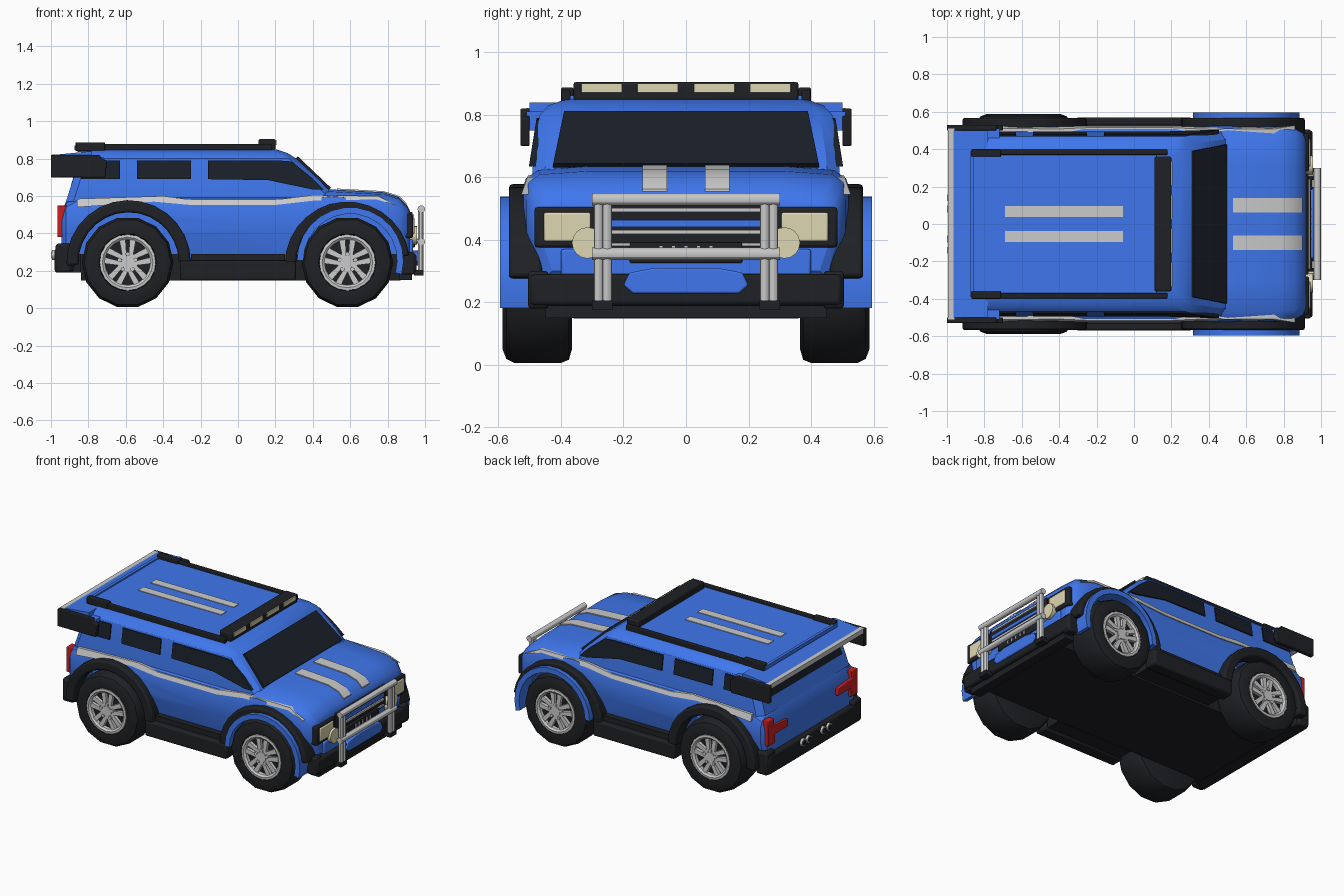
import bpy, bmesh, math
from mathutils import Vector, Matrix

if "Cube" in bpy.data.objects:
    bpy.data.objects.remove(bpy.data.objects["Cube"])

def material(name, rgb):
    m = bpy.data.materials.new(name)
    m.diffuse_color = (*rgb, 1)
    m.use_nodes = True
    m.node_tree.nodes["Principled BSDF"].inputs["Base Color"].default_value = m.diffuse_color
    return m

BLUE = material("blue_paint", (0.05, 0.185, 0.85))
BLACK = material("black_trim", (0.014, 0.015, 0.018))
GLASS = material("dark_glass", (0.01, 0.014, 0.022))
CREAM = material("cream_lamp", (0.74, 0.68, 0.45))
RED = material("red_lamp", (0.6, 0.015, 0.015))
GREY = material("light_grey", (0.55, 0.55, 0.56))

def finish(name, bm, mat, bevel=0):
    bmesh.ops.recalc_face_normals(bm, faces=bm.faces)
    me = bpy.data.meshes.new(name)
    bm.to_mesh(me)
    bm.free()
    ob = bpy.data.objects.new(name, me)
    bpy.context.collection.objects.link(ob)
    me.materials.append(mat)
    if bevel:
        b = ob.modifiers.new("bevel", 'BEVEL')
        b.width, b.segments = bevel, 2
    return ob

def loft(name, rings, mat, bevel=0, caps=True):
    """Skin a list of equal-length closed rings."""
    bm = bmesh.new()
    vs = [[bm.verts.new(p) for p in r] for r in rings]
    n = len(rings[0])
    for a, b in zip(vs, vs[1:]):
        for i in range(n):
            bm.faces.new((a[i], a[(i + 1) % n], b[(i + 1) % n], b[i]))
    if caps:
        bm.faces.new(vs[0])
        bm.faces.new(vs[-1])
    return finish(name, bm, mat, bevel)

def slab(name, pts, vec, mat, bevel=0):
    """Flat outline extruded along vec."""
    v = Vector(vec)
    return loft(name, [pts, [Vector(p) + v for p in pts]], mat, bevel)

def box(name, x, y, z, mat, bevel=0):
    pts = [(x[0], y[0], z[0]), (x[1], y[0], z[0]), (x[1], y[1], z[0]), (x[0], y[1], z[0])]
    return slab(name, pts, (0, 0, z[1] - z[0]), mat, bevel)

def tube(name, a, b, r, mat, seg=12):
    a, b = Vector(a), Vector(b)
    d = b - a
    bm = bmesh.new()
    m = Matrix.Translation((a + b) / 2) @ d.to_track_quat('Z', 'Y').to_matrix().to_4x4()
    bmesh.ops.create_cone(bm, cap_ends=True, segments=seg, radius1=r, radius2=r, depth=d.length, matrix=m)
    return finish(name, bm, mat)

def circle(cx, cz, r, y, seg, a0=0):
    return [(cx + r * math.cos(a0 + 2 * math.pi * i / seg), y, cz + r * math.sin(a0 + 2 * math.pi * i / seg)) for i in range(seg)]

def arch(name, c, r0, r1, a0, a1, y0, y1, mat, bevel=0):
    angs = [math.radians(a0 + (a1 - a0) * i / 14) for i in range(15)]
    pts = [(c[0] + r1 * math.cos(a), y0, c[1] + r1 * math.sin(a)) for a in angs]
    pts += [(c[0] + r0 * math.cos(a), y0, c[1] + r0 * math.sin(a)) for a in reversed(angs)]
    return slab(name, pts, (0, y1 - y0, 0), mat, bevel)

# lower body, cross-sections along x: x, half width, bottom, top
stations = [(-.945, .48, .29, .51), (-.92, .505, .26, .57), (-.86, .515, .25, .61), (-.5, .52, .25, .62),
            (.3, .52, .25, .62), (.5, .525, .25, .635), (.78, .52, .25, .62), (.86, .51, .26, .595),
            (.905, .485, .28, .55), (.92, .46, .30, .52)]
half = [(.93, 0), (1, .45), (1, .8), (.975, .9), (.9, .97), (.6, 1)]
rings = []
for x, w, zb, zt in stations:
    right = [(x, w * k, zb + (zt - zb) * t) for k, t in half]
    rings.append(right + [(x, -y, z) for x, y, z in reversed(right)])
body = loft("lower_body", rings, BLUE)
AX = ((.585, .245), (-.59, .245))
for cx, cz in AX:
    for s in (1, -1):
        cut = tube("wheel_well_cutter", (cx, s * .355, cz), (cx, s * .8, cz), .29, BLACK, 24)
        cut.hide_render = True
        bo = body.modifiers.new("well", 'BOOLEAN')
        bo.object, bo.operation, bo.solver = cut, 'DIFFERENCE', 'EXACT'
        bpy.context.view_layer.objects.active = body
        bpy.ops.object.modifier_apply(modifier=bo.name)
        bpy.data.objects.remove(cut)

# cabin, rings stacked in z: z, rear x, front x, half width, corner
rings = []
for z, a, b, w, c in [(.57, -.92, .54, .495, .04), (.68, -.885, .44, .487, .04), (.80, -.845, .312, .468, .04),
                      (.83, -.835, .265, .44, .04), (.848, -.81, .21, .39, .04), (.853, -.76, .10, .3, .04)]:
    rings.append([(a, w - c, z), (a + c, w, z), (b - c, w, z), (b, w - c, z),
                  (b, c - w, z), (b - c, -w, z), (a + c, -w, z), (a, c - w, z)])
loft("cabin", rings, BLUE)

# glass
slab("windshield", [(.485, -.425, .632), (.485, .425, .632), (.308, .39, .80), (.308, -.39, .80)], (.012, 0, .012), GLASS)
slab("rear_window", [(-.88, -.42, .65), (-.88, .42, .65), (-.838, .39, .79), (-.838, -.39, .79)], (-.014, 0, .004), GLASS)
windows = [[(-.84, .69), (-.63, .69), (-.63, .79), (-.81, .79)],
           [(-.54, .69), (-.25, .69), (-.25, .79), (-.54, .79)],
           [(-.16, .69), (.16, .685), (.40, .635), (.455, .635), (.39, .70), (.285, .785), (.22, .79), (-.16, .79)]]
for s in (1, -1):
    for i, w in enumerate(windows):
        slab(f"side_window_{i}", [(x, s * (.494 - .16 * (z - .69)), z) for x, z in w], (0, -s * .022, 0), GLASS)

# roof panel, rails, light bar
box("roof_panel", (-.86, .12), (-.375, .375), (.835, .861), BLUE, .006)
box("light_bar", (.11, .20), (-.36, .36), (.845, .905), BLACK, .008)
box("rear_roof_bar", (-.875, -.855), (-.39, .39), (.845, .87), BLUE)
for i in range(4):
    y = -.27 + .18 * i
    box("roof_lamp", (.19, .207), (y - .065, y + .065), (.872, .9), CREAM)
for s in (1, -1):
    box("roof_rail", (-.86, .18), sorted((s * .37, s * .398)), (.84, .878), BLACK, .005)
    box("rail_mount", (-.87, -.71), sorted((s * .36, s * .40)), (.84, .887), BLACK, .005)

# stripes
def strip(name, path, y, w):
    pts = [(x, y - w / 2, z) for x, z in path] + [(x, y - w / 2, z - .015) for x, z in reversed(path)]
    slab(name, pts, (0, w, 0), GREY)
side = [(-.86, .585), (-.4, .60), (-.25, .58), (.2, .58), (.4, .605), (.75, .60), (.86, .545),
        (.74, .582), (.4, .575), (.2, .552), (-.25, .552), (-.45, .57), (-.86, .54)]
for s in (1, -1):
    strip("hood_stripe", [(.53, .64), (.78, .626), (.86, .601), (.9, .563)], s * .1, .078)
    strip("roof_stripe", [(-.69, .865), (-.06, .865)], s * .067, .058)
    slab("side_stripe", [(x, s * (.529 - .35 * (z - .54)), z) for x, z in side], (0, -s * .03, 0), GREY)

# underside, skirts, bumpers
box("floor", (-.84, .87), (-.36, .36), (.148, .29), BLACK)
box("front_floor", (.86, .93), (-.45, .45), (.15, .28), BLACK)
box("rear_floor", (-.94, -.84), (-.45, .45), (.19, .29), BLACK)
box("front_bumper", (.875, .955), (-.5, .5), (.19, .29), BLACK, .014)
box("rear_bumper", (-.98, -.88), (-.5, .5), (.19, .32), BLACK, .014)
for s in (1, -1):
    box("side_floor", (-.29, .29), sorted((s * .35, s * .5)), (.16, .26), BLACK)
    box("side_skirt", (-.31, .31), sorted((s * .48, s * .57)), (.148, .255), BLACK, .012)
    box("sill_trim", (-.25, .25), sorted((s * .49, s * .535)), (.25, .29), BLACK)
    box("front_bumper_end", (.87, .945), sorted((s * .44, s * .505)), (.18, .30), BLACK, .01)
    box("rear_bumper_end", (-.975, -.89), sorted((s * .42, s * .515)), (.19, .345), BLACK, .014)

# nose details
box("grille", (.9, .932), (-.27, .27), (.36, .515), BLACK, .005)
for z, h, m in [(.495, .012, GREY), (.452, .022, BLUE), (.425, .014, GREY), (.385, .010, GREY)]:
    box("grille_bar", (.92, .942), (-.24, .24), (z - h / 2, z + h / 2), m)
box("lower_intake", (.92, .946), (-.18, .18), (.325, .392), BLACK, .006)
for i in range(5):
    y = -.08 + .04 * i
    box("intake_slat", (.94, .95), (y - .005, y + .005), (.335, .38), GREY)
box("nose_panel", (.9, .935), (-.4, .4), (.285, .37), BLUE, .008)
lip = [(.93, -.20, .255), (.93, -.17, .228), (.93, .17, .228), (.93, .20, .255), (.93, .18, .295), (.93, .1, .31), (.93, -.1, .31), (.93, -.18, .295)]
slab("bumper_lip", lip, (.033, 0, 0), BLUE, .006)
for s in (1, -1):
    box("headlight_bezel", (.87, .936), sorted((s * .28, s * .485)), (.375, .505), BLACK, .01)
    box("headlight", (.925, .943), sorted((s * .305, s * .455)), (.395, .487), CREAM, .006)
    tube("round_lamp", (.91, s * .315, .39), (.958, s * .315, .39), .05, CREAM, 16)
    for y in (.252, .28):
        tube("bull_bar_post", (.977, s * y, .195), (.977, s * y, .54), .015, GREY)
    box("bull_bar_foot", (.94, .992), sorted((s * .235, s * .30)), (.175, .205), BLACK)
    tube("bull_bar_stay", (.91, s * .265, .36), (.977, s * .265, .36), .014, GREY)
for z in (.355, .53):
    tube("bull_bar_rail", (.98, -.30, z), (.98, .30, z), .02, GREY)

# tail lamps, exhausts, rear wing
for s in (1, -1):
    pts = [(.27, .44), (.41, .44), (.41, .38), (.485, .38), (.485, .55), (.42, .55), (.42, .50), (.27, .49)]
    slab("tail_lamp", [(-.965, s * y, z) for y, z in pts], (.05, 0, 0), RED, .004)
    for y in (.08, .14):
        tube("exhaust_pipe", (-.995, s * y, .285), (-.9, s * y, .285), .026, GREY)
        tube("exhaust_bore", (-.998, s * y, .285), (-.95, s * y, .285), .018, BLACK)
    slab("wing_end_plate", [(x, s * .50, z) for x, z in [(-1, .70), (-.71, .70), (-.70, .79), (-.73, .80), (-.74, .82), (-1, .82)]],
         (0, s * .03, 0), BLACK, .005)
    box("wing_bracket", (-.85, -.72), sorted((s * .45, s * .51)), (.75, .81), BLUE)
wing = [(-.78, .84), (-.965, .822), (-.965, .79), (-.78, .80)]
slab("rear_wing", [(x, -.5, z) for x, z in wing], (0, 1, 0), BLUE)
box("wing_edge", (-.995, -.96), (-.51, .51), (.79, .822), GREY)

# wheel arches and wheels
for s in (1, -1):
    arch("front_arch_flare", (.585, .235), .275, .335, 8, 180, s * .46, s * .567, BLACK, .012)
    arch("front_arch_liner", (.6, .255), .25, .285, -15, 180, s * .48, s * .595, BLUE)
    arch("rear_arch_flare", (-.585, .245), .268, .333, 0, 183, s * .46, s * .567, BLACK, .012)
    for cx, cz in AX:
        prof = [(.20, .365), (.235, .375), (.245, .40), (.245, .55), (.232, .575), (.20, .587), (.155, .583), (.145, .555)]
        loft("tyre", [circle(cx, cz, r, s * y, 14, math.pi / 14 - math.pi / 2) for r, y in prof], BLACK)
        rim = [(.15, .56), (.15, .584), (.135, .586), (.122, .575), (.12, .555)]
        loft("rim_ring", [circle(cx, cz, r, s * y, 20) for r, y in rim], GREY, caps=False)
        tube("hub", (cx, s * .55, cz), (cx, s * .583, cz), .035, GREY, 10)
        for i in range(5):
            rot = math.radians(90 + 72 * i)
            ca, sa = math.cos(rot), math.sin(rot)
            for t in (1, -1):
                q = [(.02, t * .004), (.128, t * .012), (.128, t * .046), (.02, t * .026)]
                slab("spoke", [(cx + u * ca - v * sa, s * .553, cz + u * sa + v * ca) for u, v in q], (0, s * .024, 0), GREY)
            p = (cx + .045 * ca, cz + .045 * sa)
            tube("wheel_bolt", (p[0], s * .56, p[1]), (p[0], s * .586, p[1]), .012, GREY, 6)

# smooth shading with sharp edges kept
bpy.ops.object.select_all(action='SELECT')
bpy.context.view_layer.objects.active = body
bpy.ops.object.shade_smooth_by_angle(angle=math.radians(30))
